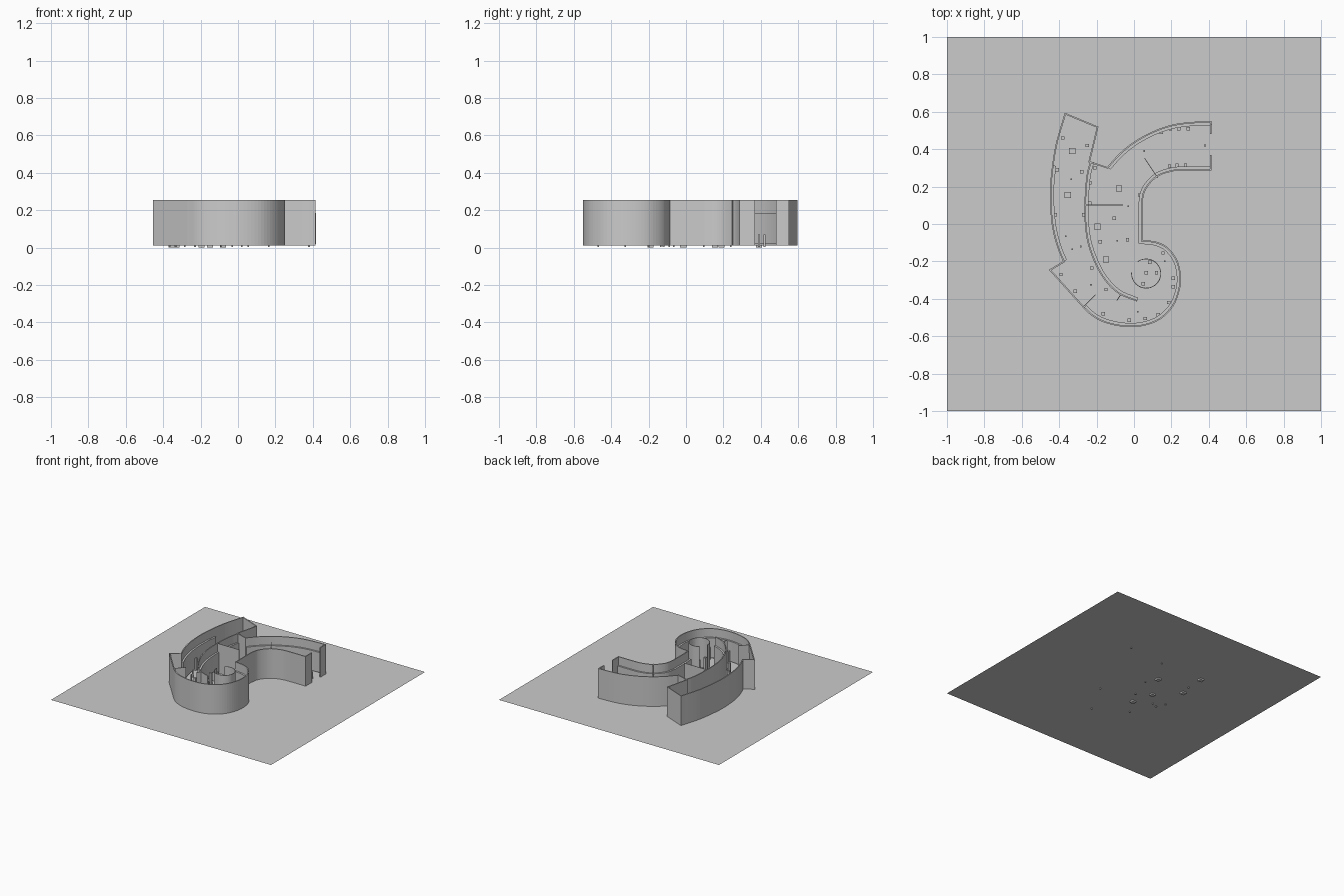
import bpy, bmesh, math
from mathutils import Vector

old = bpy.data.objects.get("Cube")
if old:
    bpy.data.objects.remove(old, do_unlink=True)

GROUND, TOP, LEDGE = .012, .255, .185
SKIN, LINING = .008, .022


def add_object(name, bm):
    bmesh.ops.recalc_face_normals(bm, faces=bm.faces)
    mesh = bpy.data.meshes.new(name)
    bm.to_mesh(mesh)
    bm.free()
    obj = bpy.data.objects.new(name, mesh)
    bpy.context.collection.objects.link(obj)
    return obj


def smooth(points, steps=5):
    """Catmull-Rom curve through the given plan points."""
    pts = [Vector(p) for p in points]
    pts = [2 * pts[0] - pts[1]] + pts + [2 * pts[-1] - pts[-2]]
    result = []
    for a, b, c, d in zip(pts, pts[1:], pts[2:], pts[3:]):
        for i in range(steps):
            t = i / steps
            result.append((2 * b + (c - a) * t + (2 * a - 5 * b + 4 * c - d) * t ** 2
                           + (3 * b - a - 3 * c + d) * t ** 3) / 2)
    return result + [pts[-2]]


def offset(path, distance):
    """Shift an open plan path to its left with mitred corners."""
    result = []
    for i, p in enumerate(path):
        before = (p - path[i - 1]).normalized() if i else None
        after = (path[i + 1] - p).normalized() if i + 1 < len(path) else None
        before, after = before or after, after or before
        n1, n2 = Vector((-before.y, before.x)), Vector((-after.y, after.x))
        result.append(p + (n1 + n2) * distance / max(1 + n1.dot(n2), .3))
    return result


def wall(name, path, near=0, far=SKIN, bottom=GROUND, top=TOP):
    path = [Vector(p) for p in path]
    bm = bmesh.new()
    rings = []
    for a, b in zip(offset(path, near), offset(path, far)):
        corners = ((a, bottom), (b, bottom), (b, top), (a, top))
        rings.append([bm.verts.new((p.x, p.y, z)) for p, z in corners])
    for r, s in zip(rings, rings[1:]):
        for i in range(4):
            j = (i + 1) % 4
            bm.faces.new((r[i], r[j], s[j], s[i]))
    bm.faces.new(rings[0])
    bm.faces.new(rings[-1][::-1])
    return add_object(name, bm)


def lining(name, path):
    return wall(name, path, SKIN, LINING, GROUND + SKIN, LEDGE)


def boxes(name, places, size, bottom, top):
    bm = bmesh.new()
    for x, y in places:
        made = bmesh.ops.create_cube(bm, size=1)["verts"]
        bmesh.ops.scale(bm, verts=made, vec=(size, size, top - bottom))
        bmesh.ops.translate(bm, verts=made, vec=(x, y, (top + bottom) / 2))
    return add_object(name, bm)


# Flat ground sheet
bm = bmesh.new()
bmesh.ops.create_grid(bm, x_segments=1, y_segments=1, size=1)
bmesh.ops.translate(bm, verts=bm.verts, vec=(0, 0, GROUND))
add_object("ground_sheet", bm)

# Plan curves, running anticlockwise around the building
arm_back = smooth([(.415, .55), (.3, .545), (.2, .53), (.1, .495), (0, .44),
                   (-.08, .375), (-.143, .305)])
wing_side = smooth([(-.37, .595), (-.42, .42), (-.445, .25), (-.45, .14),
                    (-.44, 0), (-.415, -.11), (-.38, -.2)])
bulb = smooth([(-.27, -.45), (-.22, -.495), (-.15, -.53), (-.05, -.55), (.05, -.545),
               (.14, -.51), (.21, -.44), (.245, -.35), (.25, -.27), (.23, -.19),
               (.18, -.125), (.12, -.095), (.045, -.085)])
arm_front = smooth([(.045, .1), (.055, .165), (.085, .215), (.13, .255),
                    (.19, .277), (.25, .285), (.415, .285)])
spine = smooth([(-.235, .335), (-.255, .25), (-.265, .1), (-.26, -.03), (-.24, -.13),
                (-.2, -.23), (-.15, -.31), (-.08, -.375), (.015, -.415)])

# Outer shell with the open doorway at the arm's end
wall("outer_wall", [(.415, .48)] + arm_back + [(-.235, .335), (-.19, .52)]
     + wing_side + [(-.455, -.245)] + bulb + arm_front + [(.415, .37)])

# Lower linings inside the shell
lining("arm_lining", arm_back)
lining("wing_lining", [p for p in wing_side if p.y < .34])
lining("bulb_lining", bulb + arm_front)

# Curved dividing wall with its lining
wall("dividing_wall", spine)
lining("dividing_lining", spine)

# Thin straight partitions
for name, start, end in (("hall_partition", (-.26, .1), (-.06, .1)),
                         ("arm_partition", (.055, .35), (.125, .245)),
                         ("corner_partition", (-.265, -.44), (-.205, -.38)),
                         ("end_partition", (-.09, -.41), (-.07, -.38))):
    wall(name, (start, end), far=SKIN / 2)

# Round room, open on one side
arc = [math.radians(175 + 310 * i / 40) for i in range(41)]
wall("round_room", [(.065 + .08 * math.cos(a), -.265 + .08 * math.sin(a)) for a in arc],
     far=SKIN / 2)

# Display plinths and small stands
boxes("large_plinths", [(-.33, .39), (-.355, .155), (-.08, .19), (-.195, -.015),
                        (-.15, -.19)], .034, 0, .08)
wing_stands = [(-.38, .46), (-.25, .42), (-.41, .29), (-.28, .28), (-.42, .05),
               (-.27, .05), (-.39, -.27), (-.315, -.36), (-.225, -.235)]
bulb_stands = [(-.15, -.35), (-.165, -.48), (-.025, -.515), (.06, -.505), (.13, -.485),
               (.185, -.42), (.21, -.335), (.21, -.29), (.155, -.155)]
hall_stands = [(-.21, .3), (-.235, .22), (-.235, .11), (-.035, -.085), (-.105, .03),
               (-.18, -.095), (.03, .155)]
room_stands = [(.12, -.26), (.065, -.26), (.05, -.32), (.085, -.205)]
arm_stands = [(.145, .49), (.195, .51), (.24, .51), (.29, .51),
              (.19, .31), (.23, .315), (.275, .315)]
for name, places in (("wing_stands", wing_stands), ("bulb_stands", bulb_stands),
                     ("hall_stands", hall_stands), ("room_stands", room_stands),
                     ("arm_stands", arm_stands)):
    boxes(name, places, .018, GROUND, .11)
boxes("slim_posts", [(-.335, .24), (-.365, -.065), (-.33, -.135), (-.285, -.12),
                     (-.23, -.325), (.02, -.47), (-.03, .095), (.055, .39), (.38, .42),
                     (-.09, -.09), (.165, -.2)], .009, GROUND / 3, .07)
